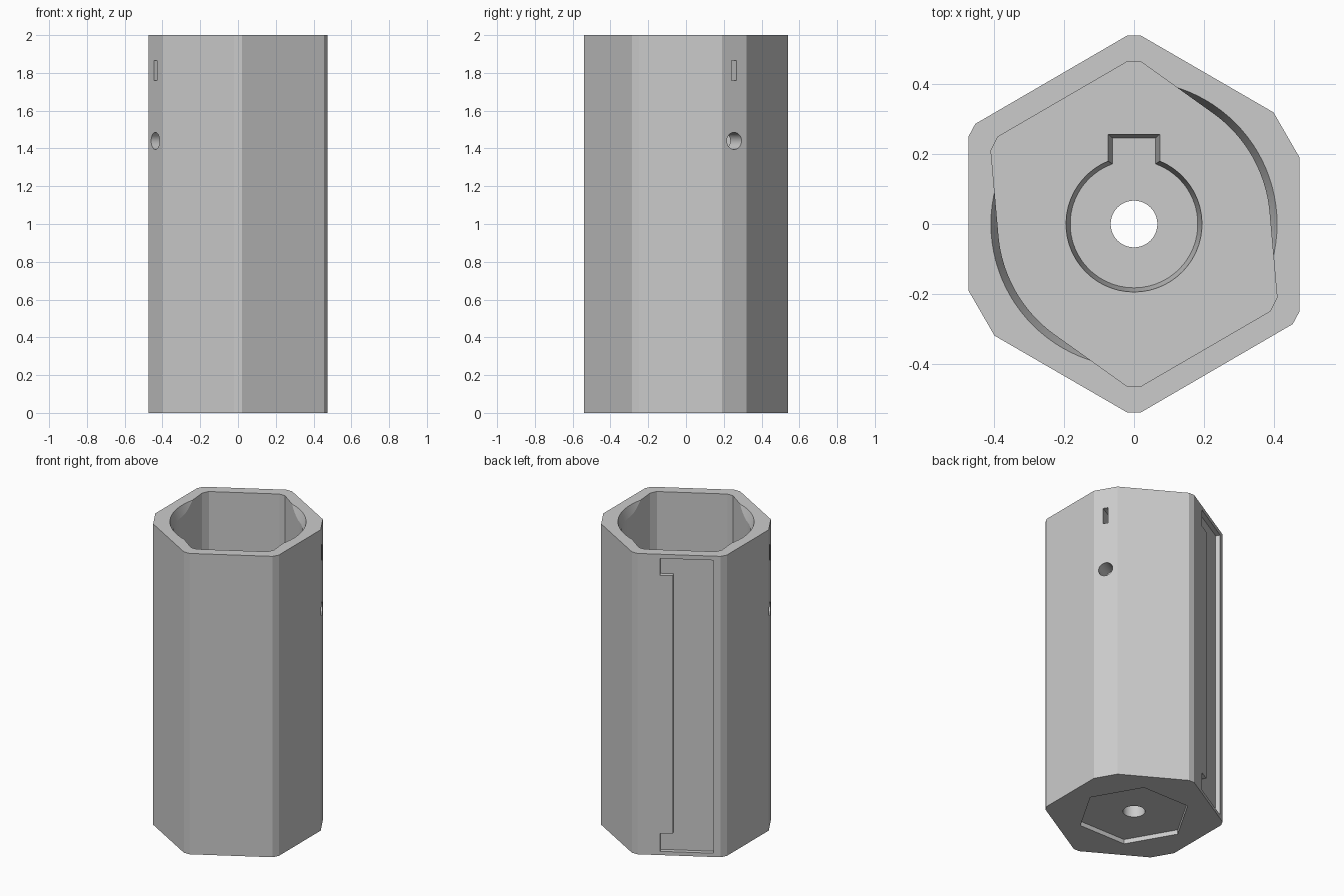
import bpy, bmesh
from math import sin, cos, pi, radians, degrees, atan2, acos, hypot
from mathutils import Matrix, Vector

cube = bpy.data.objects.get("Cube")
if cube:
    bpy.data.objects.remove(cube, do_unlink=True)

grey = bpy.data.materials.new("plain grey")
grey.use_nodes = True
GREY = (0.6, 0.6, 0.6, 1)
grey.diffuse_color = GREY
grey.node_tree.nodes["Principled BSDF"].inputs["Base Color"].default_value = GREY


def loft(name, low, high, z0, z1, frame=Matrix()):
    """Solid between two matching outlines, placed by a frame."""
    bm = bmesh.new()
    a = [bm.verts.new((x, y, z0)) for x, y in low]
    b = [bm.verts.new((x, y, z1)) for x, y in high]
    bm.faces.new(a[::-1])
    bm.faces.new(b)
    n = len(a)
    for i in range(n):
        j = (i + 1) % n
        bm.faces.new((a[i], a[j], b[j], b[i]))
    bmesh.ops.recalc_face_normals(bm, faces=bm.faces)
    bm.transform(frame)
    mesh = bpy.data.meshes.new(name)
    bm.to_mesh(mesh)
    bm.free()
    mesh.materials.append(grey)
    obj = bpy.data.objects.new(name, mesh)
    bpy.context.collection.objects.link(obj)
    return obj


def arc(r, start, end, n):
    """Points on an arc, angles in degrees."""
    return [(r * cos(radians(start + (end - start) * i / n)),
             r * sin(radians(start + (end - start) * i / n))) for i in range(n + 1)]


def ring(r, n):
    return arc(r, 0, 360, n)[:-1]


def twice(half):
    """Repeat an outline half turned by 180 degrees."""
    return half + [(-x, -y) for x, y in half]


def face_frame(origin, normal):
    """Local x along the face, y up, z outward."""
    w = Vector((*normal, 0)).normalized()
    v = Vector((0, 0, 1))
    u = v.cross(w)
    m = Matrix((u, v, w)).transposed().to_4x4()
    m.translation = origin
    return m


# Hexagonal body, two corners broadly cut and the rest narrowly
outer = twice([(0.455, -0.287), (0.475, -0.25), (0.475, 0.19),
               (0.40, 0.32), (0.02, 0.54), (-0.02, 0.54)])
body = loft("hexagonal_case", outer, outer, 0, 2)


# Cavity: narrow corners joined by tangents to a round wall
def tangent_angle(p, r, side):
    return degrees(atan2(p[1], p[0]) + side * acos(r / hypot(*p)))


R, FLOOR = 0.39, 0.25
low_corner, high_corner = (0.41, -0.21), (0.02, 0.465)
inner = twice([(0.39, -0.25), low_corner]
              + arc(R, tangent_angle(low_corner, R, 1), tangent_angle(high_corner, R, -1), 20)
              + [high_corner, (-0.02, 0.465)])


# Keyed socket outline
def key_outline(r, half, top):
    edge = degrees(acos(half / r))
    return arc(r, 180 - edge, 360 + edge, 48) + [(half, top), (-half, top)]


key_low, key_high = key_outline(0.183, 0.062, 0.247), key_outline(0.195, 0.074, 0.257)

cutters = [
    loft("cavity", inner, inner, FLOOR, 2.1),
    loft("round_mouth", ring(R, 96), ring(0.417, 96), 1.94, 2.02),
    loft("key_socket", key_low, key_high, 0.13, FLOOR + 0.0005),
    loft("centre_hole", ring(0.067, 48), ring(0.067, 48), -0.1, 0.4),
    loft("base_pocket", ring(0.344, 6), ring(0.344, 6), -0.1, 0.03),
]

# Bracket-shaped recess on the back face
bracket = [(0.138, 0.025), (0.462, 0.025), (0.462, 1.972), (0.138, 1.972),
           (0.138, 1.86), (0.216, 1.86), (0.216, 0.145), (0.138, 0.145)]
cutters.append(loft("back_recess", bracket, bracket, -0.03, 0.1,
                    face_frame((-0.02, 0.54, 0), (-0.5, 0.866))))

# Round hole and small slot on both broad corner cuts
slit = [(-0.015, -0.053), (0.015, -0.053), (0.015, 0.053), (-0.015, 0.053)]
for s in (1, -1):
    spot, out = (s * 0.4375, s * 0.255), (s * 0.866, s * 0.5)
    cutters.append(loft("corner_hole", ring(0.045, 32), ring(0.045, 32), -0.2, 0.1,
                        face_frame((*spot, 1.44), out)))
    cutters.append(loft("corner_slot", slit, slit, -0.09, 0.1,
                        face_frame((*spot, 1.813), out)))

# Cut everything out of the body
bpy.ops.object.select_all(action='DESELECT')
bpy.context.view_layer.objects.active = body
body.select_set(True)
for cutter in cutters:
    cutter.hide_render = True
    mod = body.modifiers.new(cutter.name, 'BOOLEAN')
    mod.operation = 'DIFFERENCE'
    mod.solver = 'EXACT'
    mod.object = cutter
    bpy.ops.object.modifier_apply(modifier=mod.name)
    bpy.data.objects.remove(cutter, do_unlink=True)

bpy.ops.object.shade_smooth_by_angle(angle=radians(15))
